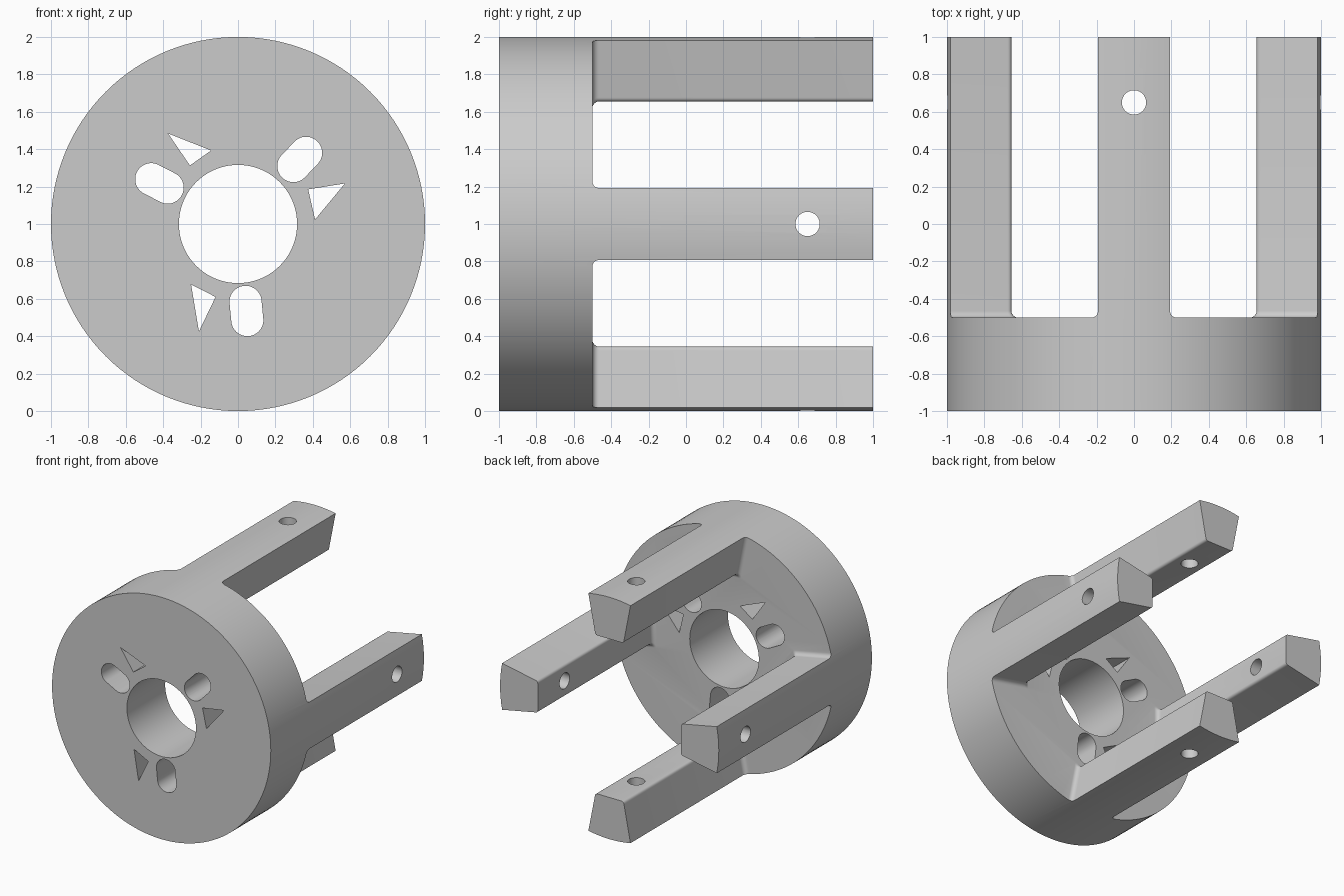
import bpy, bmesh, math
from mathutils import Matrix, Vector

if "Cube" in bpy.data.objects:
    bpy.data.objects.remove(bpy.data.objects["Cube"])

grey = bpy.data.materials.new("plain grey")
grey.diffuse_color = (0.6, 0.6, 0.6, 1)
grey.use_nodes = True
grey.node_tree.nodes["Principled BSDF"].inputs["Base Color"].default_value = grey.diffuse_color
CENTRE = Matrix.Translation((0, 0, 1))


def loft(name, rings, matrix=CENTRE):
    """Closed solid through rings of equal point count."""
    bm = bmesh.new()
    loops = [[bm.verts.new(matrix @ Vector(p)) for p in ring] for ring in rings]
    n = len(loops[0])
    for a, b in zip(loops, loops[1:]):
        for i in range(n):
            j = (i + 1) % n
            bm.faces.new((a[i], a[j], b[j], b[i]))
    bm.faces.new(loops[0])
    bm.faces.new(loops[-1])
    bmesh.ops.recalc_face_normals(bm, faces=bm.faces)
    mesh = bpy.data.meshes.new(name)
    bm.to_mesh(mesh)
    bm.free()
    mesh.materials.append(grey)
    obj = bpy.data.objects.new(name, mesh)
    bpy.context.collection.objects.link(obj)
    return obj


def prism(name, outline, y0, y1, matrix=CENTRE):
    return loft(name, [[(x, y, z) for x, z in outline] for y in (y0, y1)], matrix)


def circle(r, n):
    return [(r * math.cos(2 * math.pi * i / n), r * math.sin(2 * math.pi * i / n)) for i in range(n)]


def combine(target, tool, operation):
    """Apply a boolean and discard the tool."""
    mod = target.modifiers.new("boolean", 'BOOLEAN')
    mod.operation, mod.solver, mod.object = operation, 'EXACT', tool
    bpy.context.view_layer.objects.active = target
    bpy.ops.object.modifier_apply(modifier=mod.name)
    bpy.data.objects.remove(tool)


def prong_ring(y, grow):
    """Wedge section with rounded inner corners, grown outwards at the root."""
    taper, low, r = math.tan(math.radians(11.1)), 0.655 - grow, 0.022
    half = lambda z: z * taper + grow
    side = [(half(1.15), 1.15), (half(low + r), low + r)]
    for k in range(1, 5):
        a = math.radians(90 * k / 4)
        side.append((half(low + r) - r * (1 - math.cos(a)), low + r - r * math.sin(a)))
    return [(x, y, z) for x, z in side] + [(-x, y, z) for x, z in reversed(side)]


# Oversized disk and four prongs with filleted roots, trimmed to one round body
coupling = prism("pronged_coupling", circle(1.3, 64), -1.2, -0.5)
F = 0.035
root = [(-0.7, F)]
for k in range(7):
    a = math.radians(90 * k / 6)
    root.append((-0.5 + F * (1 - math.cos(a)), F * (1 - math.sin(a))))
turns = [Matrix.Rotation(math.pi / 2 * i, 4, 'Y') for i in range(4)]
for turn in turns:
    prong = loft("prong", [prong_ring(y, g) for y, g in root + [(1.2, 0)]], CENTRE @ turn)
    combine(coupling, prong, 'UNION')
combine(coupling, prism("round_envelope", circle(1, 128), -1, 1), 'INTERSECT')

# Central bore
combine(coupling, prism("bore", circle(0.316, 96), -1.3, 0), 'DIFFERENCE')

# Pin hole near the tip of each prong
for turn in turns:
    place = CENTRE @ turn @ Matrix.Translation((0, 0.65, 0)) @ Matrix.Rotation(math.pi / 2, 4, 'X')
    combine(coupling, prism("pin_hole", circle(0.065, 40), 0.5, 1.2, place), 'DIFFERENCE')

# Radial rounded slots through the disk
for x, z in ((0.045, -0.465), (0.33, 0.345), (-0.42, 0.217)):
    slot = []
    for i in range(40):
        a = 2 * math.pi * (i + 0.5) / 40
        slot.append((0.086 * math.cos(a) + math.copysign(0.049, math.cos(a)), 0.086 * math.sin(a)))
    place = CENTRE @ Matrix.Translation((x, 0, z)) @ Matrix.Rotation(-math.atan2(z, x), 4, 'Y')
    combine(coupling, prism("slot", slot, -1.3, 0, place), 'DIFFERENCE')

# Triangular cutouts beside the slots
for outline in (
    [(-0.374, 0.484), (-0.144, 0.393), (-0.257, 0.313)],
    [(0.572, 0.217), (0.412, 0.024), (0.375, 0.185)],
    [(-0.209, -0.62 + 0.045), (-0.251, -0.323), (-0.12, -0.39)],
):
    combine(coupling, prism("triangle", outline, -1.3, 0), 'DIFFERENCE')

# Smooth curved walls, keep edges sharp
coupling.select_set(True)
bpy.context.view_layer.objects.active = coupling
bpy.ops.object.shade_smooth_by_angle(angle=math.radians(30))
